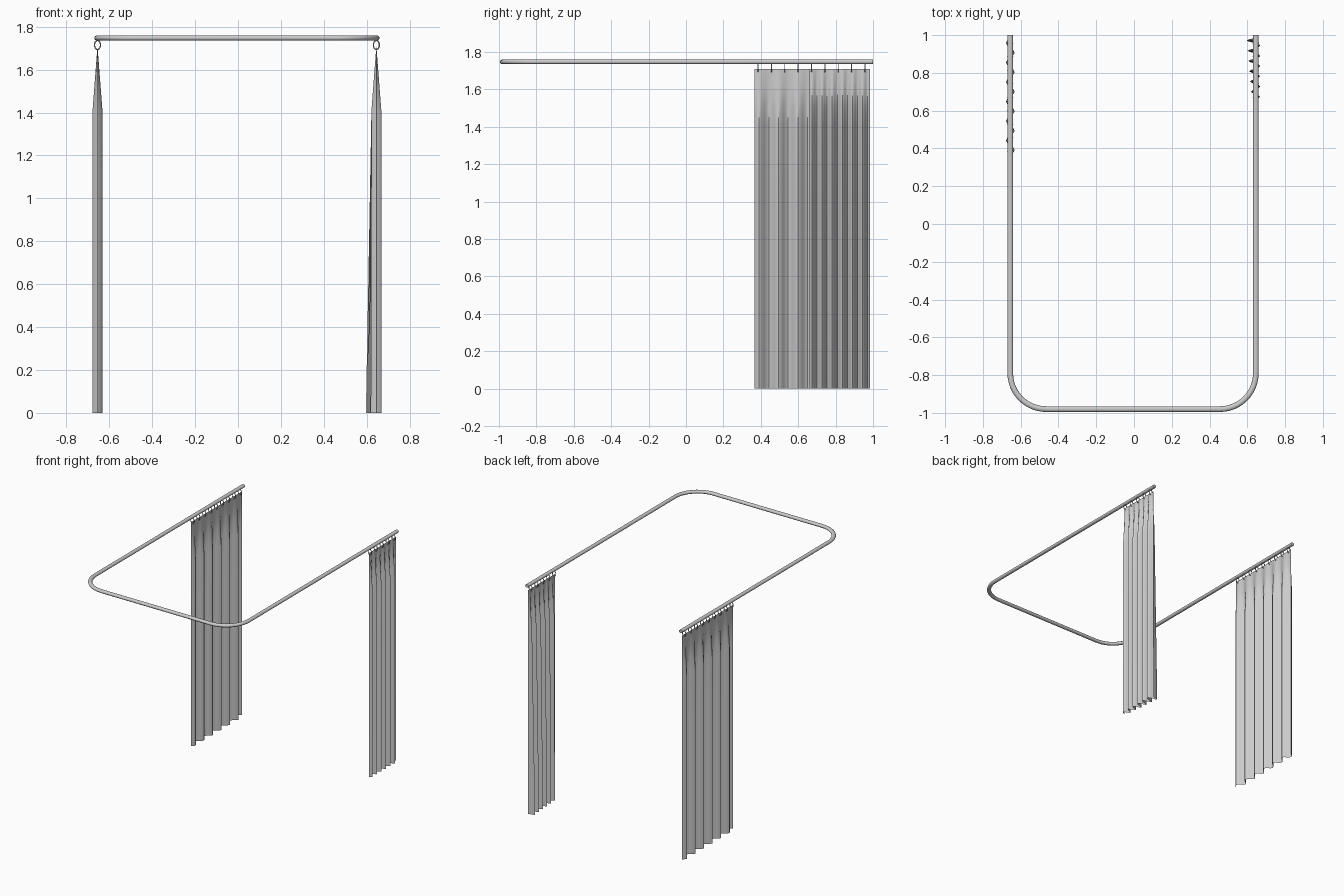
import bpy, bmesh, math
from mathutils import Vector

cube = bpy.data.objects.get("Cube")
if cube:
    bpy.data.objects.remove(cube, do_unlink=True)


def make_material(name, value):
    mat = bpy.data.materials.new(name)
    mat.use_nodes = True
    color = (value, value, value, 1)
    mat.diffuse_color = color
    mat.node_tree.nodes["Principled BSDF"].inputs["Base Color"].default_value = color
    return mat


grey = make_material("light grey", 0.6)
LEFT, RIGHT = 0.645, -0.655   # rail centre lines
FRONT, BACK = -0.98, 1.0
TOP = 1.71                    # upper hem of the curtains


def add_mesh(name, bm, smooth=True):
    bmesh.ops.recalc_face_normals(bm, faces=bm.faces)
    mesh = bpy.data.meshes.new(name)
    bm.to_mesh(mesh)
    bm.free()
    mesh.materials.append(grey)
    obj = bpy.data.objects.new(name, mesh)
    bpy.context.collection.objects.link(obj)
    if smooth:
        bpy.ops.object.select_all(action="DESELECT")
        obj.select_set(True)
        bpy.context.view_layer.objects.active = obj
        bpy.ops.object.shade_smooth_by_angle(angle=math.radians(40))
    return obj


def sweep(bm, path, section, closed=False):
    """Skin a section (side, up) along points of (position, side, up)."""
    rings = [[bm.verts.new(p + side * a + up * b) for a, b in section]
             for p, side, up in path]
    pairs = list(zip(rings, rings[1:])) + ([(rings[-1], rings[0])] if closed else [])
    n = len(section)
    for r, s in pairs:
        for i in range(n):
            bm.faces.new((r[i], r[(i + 1) % n], s[(i + 1) % n], s[i]))
    if not closed:
        bm.faces.new(rings[0])
        bm.faces.new(rings[-1])


# U-shaped rail with rounded corners
radius, up = 0.19, Vector((0, 0, 1))
path = [(Vector((RIGHT, BACK, 1.7475)), Vector((-1, 0, 0)), up)]
for cx, start in ((RIGHT + radius, math.pi), (LEFT - radius, 1.5 * math.pi)):
    for i in range(13):
        a = start + i * math.pi / 24
        out = Vector((math.cos(a), math.sin(a), 0))
        path.append((Vector((cx, FRONT + radius, 1.7475)) + out * radius, out, up))
path.append((Vector((LEFT, BACK, 1.7475)), Vector((1, 0, 0)), up))
oval = [(0.015 * math.cos(i * math.pi / 6), 0.0125 * math.sin(i * math.pi / 6))
        for i in range(12)]
bm = bmesh.new()
sweep(bm, path, oval)
add_mesh("curtain_rail", bm)


# Hanging rings between rail and curtain
def add_rings(name, x, count):
    bm = bmesh.new()
    wire = [(0.003 * math.cos(k * math.pi / 3), 0.003 * math.sin(k * math.pi / 3))
            for k in range(6)]
    for j in range(count):
        centre = Vector((x, 0.957 - 0.0715 * j, 1.715))
        loop = []
        for i in range(16):
            a = i * math.pi / 8
            out = Vector((math.cos(a), 0, math.sin(a)))
            p = centre + Vector((0.014 * out.x, 0, 0.021 * out.z))
            loop.append((p, out, Vector((0, 1, 0))))
        sweep(bm, loop, wire, closed=True)
    add_mesh(name, bm)


# Pleated cloth, gathered to a straight line at the upper hem
def add_curtain(name, x, y0, y1, pleats, flare):
    bm = bmesh.new()
    steps = pleats * 8
    rows = []
    for z in (0, 0.35, 0.7, 1.05, 1.41, 1.51, 1.61, TOP):
        spread = min(1, (TOP - z) / 0.3)
        drop = max(0, 1 - z / 1.41)
        row = []
        for i in range(steps + 1):
            t = i / steps
            wave = math.sin(2 * math.pi * pleats * t)
            dx = 0.023 * wave * spread
            if wave < 0:
                dx += flare * drop * t * wave
            row.append(bm.verts.new((x + dx, y0 + (y1 - y0) * t, z)))
        rows.append(row)
    for r, s in zip(rows, rows[1:]):
        for i in range(steps):
            bm.faces.new((r[i], r[i + 1], s[i + 1], s[i]))
    add_mesh(name, bm)


add_rings("right_rings", RIGHT, 9)
add_rings("left_rings", LEFT, 5)
add_curtain("right_curtain", RIGHT, 0.365, 0.985, 6, 0)
add_curtain("left_curtain", LEFT, 0.66, 0.985, 6, 0.027)
